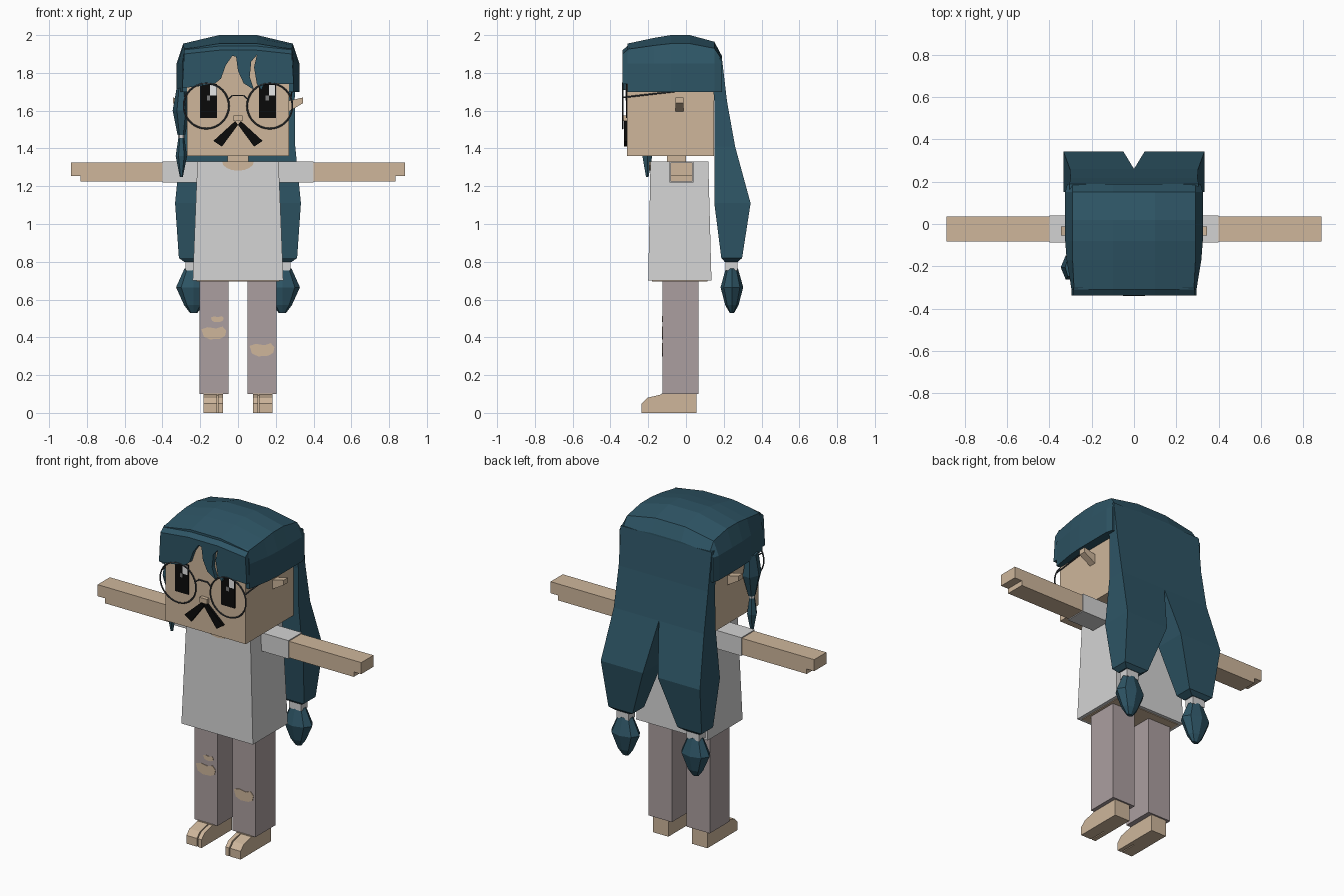
import bpy, bmesh, math
from mathutils import Vector

cube = bpy.data.objects.get("Cube")
if cube:
    bpy.data.objects.remove(cube, do_unlink=True)


def material(name, r, g, b):
    m = bpy.data.materials.new(name)
    m.use_nodes = True
    m.diffuse_color = (r, g, b, 1)
    bsdf = next(n for n in m.node_tree.nodes if n.type == 'BSDF_PRINCIPLED')
    bsdf.inputs["Base Color"].default_value = (r, g, b, 1)
    bsdf.inputs["Roughness"].default_value = 0.8
    return m


SKIN = material("skin", .62, .47, .33)
HAIR = material("teal_hair", .027, .09, .13)
CLOTH = material("light_grey_cloth", .65, .65, .65)
PANTS = material("mauve_trousers", .41, .345, .35)
BLACK = material("black", .003, .003, .003)
WHITE = material("white", .85, .85, .85)
METAL = material("dark_grey_frame", .045, .053, .06)
DIM = material("mid_grey", .2, .2, .2)


def finish(name, bm, mat):
    bmesh.ops.recalc_face_normals(bm, faces=bm.faces)
    me = bpy.data.meshes.new(name)
    bm.to_mesh(me)
    bm.free()
    me.materials.append(mat)
    ob = bpy.data.objects.new(name, me)
    bpy.context.collection.objects.link(ob)
    return ob


def loft(name, rings, mat):
    """Closed solid through rings of equal point count."""
    bm = bmesh.new()
    rows = [[bm.verts.new(p) for p in ring] for ring in rings]
    n = len(rows[0])
    for a, b in zip(rows, rows[1:]):
        for i in range(n):
            j = (i + 1) % n
            bm.faces.new((a[i], a[j], b[j], b[i]))
    bm.faces.new(rows[0])
    bm.faces.new(rows[-1])
    return finish(name, bm, mat)


def rect(x0, x1, y0, y1, z):
    return [(x0, y0, z), (x1, y0, z), (x1, y1, z), (x0, y1, z)]


def box(name, xs, ys, zs, mat):
    return loft(name, [rect(*xs, *ys, z) for z in zs], mat)


def prism(name, pts, y0, y1, mat):
    """Front outline in x and z, extruded along y."""
    return loft(name, [[(x, y, z) for x, z in pts] for y in (y0, y1)], mat)


def side_prism(name, pts, x0, x1, mat):
    """Side outline in y and z, extruded along x."""
    return loft(name, [[(x, y, z) for y, z in pts] for x in (x0, x1)], mat)


def tuft(name, cx, cy, levels, mat, sides=6):
    """Faceted drop made of stacked elliptical rings (z, rx, ry)."""
    turn = [math.tau * i / sides for i in range(sides)]
    return loft(name, [[(cx + rx * math.cos(a), cy + ry * math.sin(a), z) for a in turn]
                       for z, rx, ry in levels], mat)


def rod(name, a, b, r, mat):
    a, b = Vector(a), Vector(b)
    bm = bmesh.new()
    bmesh.ops.create_cone(bm, cap_ends=True, segments=6, radius1=r, radius2=r, depth=(b - a).length)
    bm.transform(Vector((0, 0, 1)).rotation_difference(b - a).to_matrix().to_4x4())
    bmesh.ops.translate(bm, verts=bm.verts, vec=(a + b) / 2)
    return finish(name, bm, mat)


# Head, nose, neck and torso
box("head", (-.27, .27), (-.312, .148), (1.36, 1.9), SKIN)
box("nose", (-.025, .025), (-.335, -.3), (1.545, 1.575), SKIN)
box("neck", (-.055, .055), (-.1, .0), (1.3, 1.38), SKIN)
loft("shirt", [rect(-.24, .24, -.2, .135, .7), rect(-.215, .215, -.188, .118, 1.33)], CLOTH)
box("body_underside", (-.22, .22), (-.18, .115), (.696, .71), SKIN)
arc = [math.pi * i / 8 for i in range(9)]
prism("neckline", [(.085 * math.cos(a), 1.332 - .05 * math.sin(a)) for a in arc], -.195, -.1, SKIN)

# Hair cap: rounded sections from front to back
sections = [(-.31, .295, .283, 1.925, 1.955), (-.17, .318, .29, 1.945, 1.985),
            (-.08, .325, .29, 1.955, 2), (.02, .325, .29, 1.955, 2),
            (.15, .325, .29, 1.93, 1.965), (.19, .315, .29, 1.87, 1.89)]
loft("hair_cap", [[(-w, y, 1.7), (-w, y, 1.85), (-t, y, zs), (-.1, y, zt), (.1, y, zt),
                   (t, y, zs), (w, y, 1.85), (w, y, 1.7)] for y, w, t, zs, zt in sections], HAIR)

# Fringe with parted strands, its rear top edge raised into a bevel
fringe = prism("fringe", [
    (-.295, 1.72), (-.2, 1.73), (-.12, 1.745), (-.09, 1.77), (-.065, 1.84), (-.03, 1.89), (-.01, 1.885),
    (0, 1.81), (.03, 1.745), (.085, 1.71), (.062, 1.78), (.07, 1.86), (.1, 1.895), (.085, 1.83),
    (.1, 1.74), (.125, 1.71), (.14, 1.745), (.295, 1.74), (.285, 1.9), (.1, 1.92), (-.1, 1.92), (-.285, 1.9)],
    -.337, -.3, HAIR)
for v in fringe.data.vertices:
    if v.co.z > 1.896 and v.co.y > -.32:
        v.co.z += .03

# Side lock worn on the right only
tuft("side_lock", -.3, -.205, [(1.72, .025, .05), (1.6, .046, .065), (1.47, .02, .025)], HAIR)
tuft("side_lock_tie", -.3, -.205, [(1.475, .017, .02), (1.455, .017, .02)], CLOTH)
tuft("side_lock_end", -.3, -.205, [(1.455, .016, .018), (1.36, .03, .03), (1.25, .008, .008)], HAIR)

# Face details: eyes, glints and moustache
for side, x in (("right", -.155), ("left", .155)):
    box(side + "_eye", (x - .045, x + .045), (-.318, -.311), (1.56, 1.74), BLACK)
    box(side + "_glint", (x + .008, x + .042), (-.321, -.317), (1.68, 1.735), WHITE)
    box(side + "_small_glint", (x - .01, x + .008), (-.321, -.317), (1.655, 1.68), DIM)

# Bridge of the glasses
bridge = [(-.052, 1.66), (-.03, 1.68), (.03, 1.68), (.052, 1.66)]
for (xa, za), (xb, zb) in zip(bridge, bridge[1:]):
    rod("glasses_bridge", (xa, -.335, za), (xb, -.335, zb), .004, METAL)

# Everything paired left and right
for s, side in ((-1, "right_"), (1, "left_")):
    def mx(pts):
        return [(s * p[0], *p[1:]) for p in pts]

    prism(side + "moustache", mx([(.015, 1.545), (0, 1.525), (.085, 1.41), (.13, 1.44)]),
          -.328, -.31, BLACK)

    # Ear, pointing outward
    loft(side + "ear", [mx([(.26, y, 1.59), (.26, y, 1.65), (.345, y, 1.67), (.345, y, 1.64)])
                        for y in (-.055, -.012)], SKIN)

    # Glasses ring and temple
    bpy.ops.mesh.primitive_torus_add(major_segments=32, minor_segments=6, major_radius=.12,
                                     minor_radius=.0045, location=(s * .168, -.335, 1.625),
                                     rotation=(math.pi / 2, 0, 0))
    ring = bpy.context.object
    ring.name = side + "glasses_ring"
    ring.data.materials.append(METAL)
    rod(side + "glasses_temple", (s * .28, -.335, 1.67), (s * .285, -.03, 1.705), .004, METAL)

    # Arm with stepped hand, and sleeve
    prism(side + "arm", mx([(.2, 1.225), (.835, 1.225), (.835, 1.255), (.885, 1.255),
                            (.885, 1.325), (.2, 1.325)]), -.082, .035, SKIN)
    box(side + "sleeve", (s * .19, s * .4), (-.088, .041), (1.22, 1.331), CLOTH)

    # Leg and foot with a separate big toe
    box(side + "trouser_leg", (s * .05, s * .205), (-.125, .065), (.1, .71), PANTS)
    box(side + "heel", (s * .08, s * .182), (-.13, .055), (0, .102), SKIN)
    toe = [(-.12, 0), (-.235, 0), (-.235, .05), (-.205, .08), (-.12, .1)]
    side_prism(side + "big_toe", toe, s * .08, s * .105, SKIN)
    side_prism(side + "toes", toe, s * .112, s * .182, SKIN)

    # Half of the back hair, parting into a long tail
    tail = [(1.88, 0, .305, .13, .19), (1.65, 0, .3, .15, .217), (1.41, 0, .303, .15, .26),
            (1.11, .05, .333, .15, .342), (.82, .15, .313, .187, .297), (.8, .185, .285, .205, .275)]
    loft(side + "back_hair", [mx(rect(xi, xo, yf, yb, z)) for z, xi, xo, yf, yb in tail], HAIR)
    box(side + "hair_tie", (s * .195, s * .277), (.21, .272), (.755, .815), CLOTH)
    tuft(side + "hair_end", s * .235, .243, [(.765, .048, .032), (.665, .093, .06), (.57, .05, .035),
                                             (.53, .02, .012)], HAIR, 8)


# Torn patches on the trousers
def tear(name, cx, cz, w, h):
    shape = [(-1, .5), (-.8, -.6), (-.3, -1), (.5, -.9), (.9, -.5), (1, .3), (.7, .9), (.2, .6), (-.5, .8)]
    prism(name, [(cx + w * x, cz + h * z) for x, z in shape], -.128, -.12, SKIN)


tear("right_knee_tear", -.128, .425, .066, .036)
tear("right_thigh_tear", -.11, .497, .034, .017)
tear("left_knee_tear", .127, .336, .066, .037)
